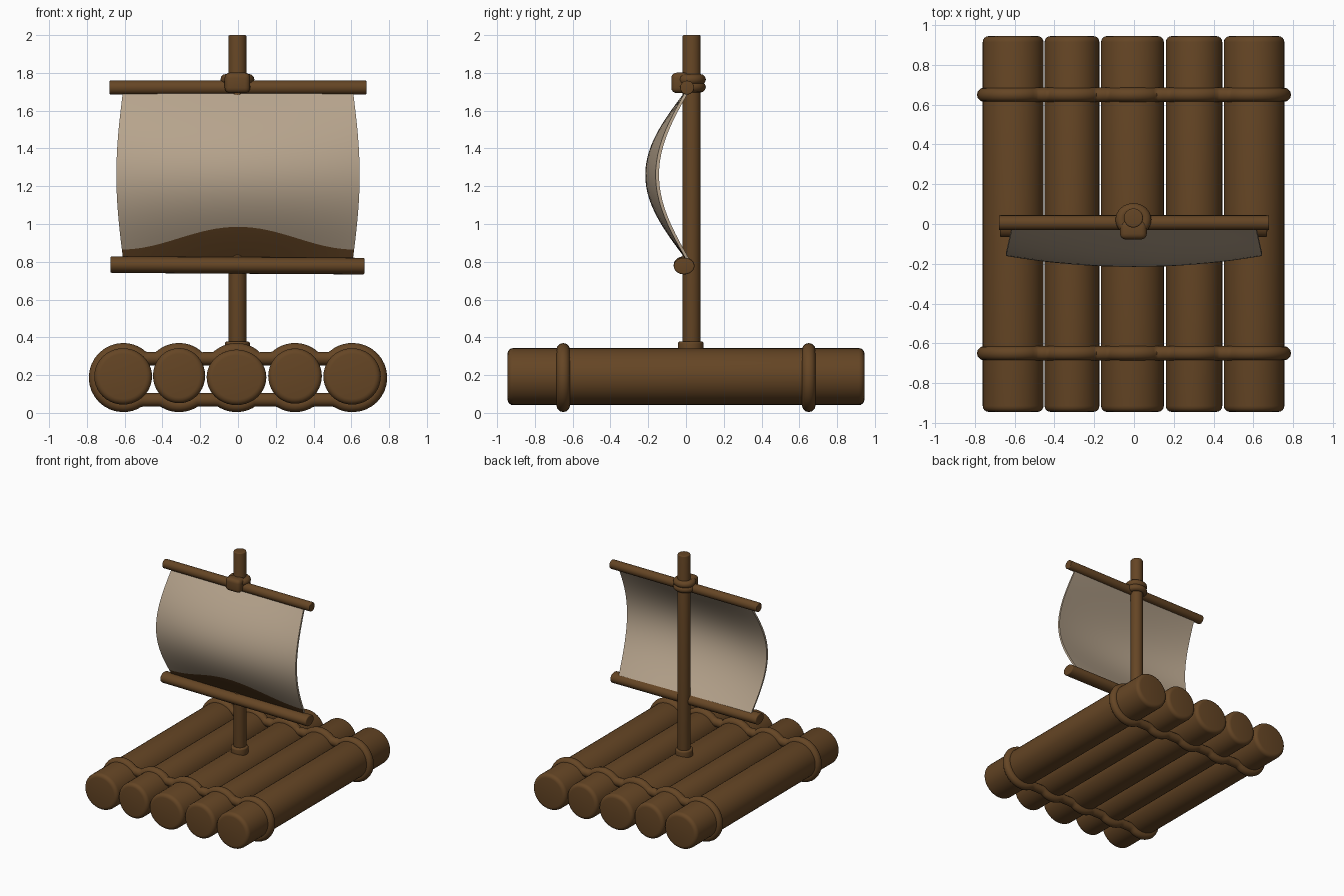
import bpy, bmesh, math
from mathutils import Vector, Matrix

if "Cube" in bpy.data.objects:
    bpy.data.objects.remove(bpy.data.objects["Cube"])


def material(name, rgb):
    m = bpy.data.materials.new(name)
    m.diffuse_color = (*rgb, 1)
    m.use_nodes = True
    m.node_tree.nodes["Principled BSDF"].inputs["Base Color"].default_value = m.diffuse_color
    return m


WOOD = material("brown wood", (0.13, 0.06, 0.018))
CLOTH = material("cream cloth", (0.47, 0.37, 0.265))


def finish(name, bm, mats, angle=40):
    bmesh.ops.recalc_face_normals(bm, faces=bm.faces)
    me = bpy.data.meshes.new(name)
    bm.to_mesh(me)
    bm.free()
    ob = bpy.data.objects.new(name, me)
    bpy.context.collection.objects.link(ob)
    for m in mats:
        me.materials.append(m)
    bpy.ops.object.select_all(action='DESELECT')
    ob.select_set(True)
    bpy.context.view_layer.objects.active = ob
    bpy.ops.object.shade_smooth_by_angle(angle=math.radians(angle))
    return ob


def rod(name, a, b, ru, rv, bevel, sides=32):
    """Round bar from a to b with softened ends; ru, rv are its two radii."""
    a, b = Vector(a), Vector(b)
    d = (b - a).normalized()
    u = Vector((0, 1, 0)) if abs(d.y) < 0.5 else Vector((1, 0, 0))
    v = d.cross(u)
    length = (b - a).length
    steps = [(bevel * (1 - math.cos(k * math.pi / 8)), bevel * (1 - math.sin(k * math.pi / 8)))
             for k in range(5)]
    prof = steps + [(length - h, inset) for h, inset in reversed(steps)]
    bm = bmesh.new()
    rings = []
    for h, inset in prof:
        rings.append([bm.verts.new(a + d * h
                                   + u * (ru - inset) * math.cos(2 * math.pi * i / sides)
                                   + v * (rv - inset) * math.sin(2 * math.pi * i / sides))
                      for i in range(sides)])
    for p, q in zip(rings, rings[1:]):
        for i in range(sides):
            j = (i + 1) % sides
            bm.faces.new((p[i], p[j], q[j], q[i]))
    bm.faces.new(rings[0])
    bm.faces.new(rings[-1])
    return finish(name, bm, [WOOD])


def tube_loop(name, pts, r, sides=12):
    """Closed rope through a loop of points."""
    bm = bmesh.new()
    n = len(pts)
    normal = sum(((pts[i]).cross(pts[(i + 1) % n]) for i in range(n)), Vector())
    c = sum(pts, Vector()) / n
    normal = sum(((pts[i] - c).cross(pts[(i + 1) % n] - c) for i in range(n)), Vector()).normalized()
    rings = []
    for i, p in enumerate(pts):
        side = (pts[(i + 1) % n] - pts[i - 1]).normalized().cross(normal)
        rings.append([bm.verts.new(p + r * (side * math.cos(2 * math.pi * k / sides)
                                            + normal * math.sin(2 * math.pi * k / sides)))
                      for k in range(sides)])
    for i in range(n):
        p, q = rings[i], rings[(i + 1) % n]
        for k in range(sides):
            j = (k + 1) % sides
            bm.faces.new((p[k], p[j], q[j], q[k]))
    return finish(name, bm, [WOOD], 60)


# deck logs: x centre, z centre, x radius, z radius
LOGS = [(-0.608, 0.193, 0.153, 0.149), (-0.312, 0.197, 0.138, 0.146), (-0.008, 0.188, 0.158, 0.147),
        (0.302, 0.195, 0.142, 0.146), (0.604, 0.193, 0.152, 0.149)]
for i, (x, z, rx, rz) in enumerate(LOGS):
    rod(f"log_{i + 1}", (x, -0.945, z), (x, 0.945, z), rx, rz, 0.03, 40)

# rope lashings following the logs over the top and along the bottom
R, ZC, XE = 0.147, 0.187, 0.607


def hump(x):
    return max(math.sqrt(max(R * R - (x - l[0]) ** 2, 0)) for l in LOGS)


N = 60
xs = [-XE + 2 * XE * i / N for i in range(N + 1)]
arc = [math.pi * k / 16 for k in range(1, 16)]
for name, y in (("front_lashing", -0.65), ("back_lashing", 0.65)):
    top = [Vector((x, y, ZC + max(hump(x), 0.10))) for x in xs]
    right = [Vector((XE + R * math.sin(t), y, ZC + R * math.cos(t))) for t in arc]
    low = [Vector((x, y, ZC - max(hump(x), 0.118))) for x in reversed(xs)]
    left = [Vector((-XE - R * math.sin(t), y, ZC - R * math.cos(t))) for t in arc]
    tube_loop(name, top + right + low + left, 0.036)

# mast and its foot collar
MX, MY = -0.003, 0.03
rod("mast", (MX, MY, 0.2), (MX, MY, 2.0), 0.048, 0.048, 0.008)
rod("mast_collar", (MX, MY - 0.005, 0.3), (MX, MY - 0.005, 0.378), 0.068, 0.066, 0.012)

# yards holding the sail
rod("upper_yard", (-0.68, 0.006, 1.722), (0.68, 0.006, 1.722), 0.037, 0.037, 0.006, 24)
rod("lower_yard", (-0.675, -0.01, 0.785), (0.67, -0.01, 0.777), 0.055, 0.044, 0.008, 24)

# knot where the upper yard crosses the mast
for z in (1.725, 1.765):
    ring = [Vector((MX + 0.061 * math.cos(t), 0.022 + 0.054 * math.sin(t), z))
            for t in (2 * math.pi * k / 32 for k in range(32))]
    tube_loop(f"mast_knot_{'low' if z < 1.75 else 'high'}", ring, 0.029)
bm = bmesh.new()
bmesh.ops.create_cube(bm, size=1, matrix=Matrix.Translation((MX, -0.03, 1.747))
                      @ Matrix.Diagonal((0.135, 0.095, 0.108, 1)))
bmesh.ops.bevel(bm, geom=bm.edges[:], offset=0.028, segments=4, profile=0.5, affect='EDGES')
finish("knot_lump", bm, [WOOD])

# billowing sail: two skins joined at the rim, lower front part brown
Z0, Z1, COLS, LOW, HIGH = 0.81, 1.71, 32, 6, 20


def sail_point(s, row, back):
    edge = 0.865 + 0.12 * math.cos(s * math.pi / 2) ** 2
    z = Z0 + (edge - Z0) * row / LOW if row <= LOW else edge + (Z1 - edge) * (row - LOW) / HIGH
    belly = math.sin(math.pi * (z - Z0) / (Z1 - Z0))
    y = 0.002 - (0.163 + 0.055 * (1 - s * s)) * belly
    return (s * (0.608 + 0.036 * belly), y + back * 0.018, z)


bm = bmesh.new()
skins = [[[bm.verts.new(sail_point(-1 + 2 * c / COLS, r, back)) for c in range(COLS + 1)]
          for r in range(LOW + HIGH + 1)] for back in (0, 1)]
for k, g in enumerate(skins):
    for r in range(LOW + HIGH):
        for c in range(COLS):
            f = bm.faces.new((g[r][c], g[r][c + 1], g[r + 1][c + 1], g[r + 1][c]))
            f.material_index = 1 if k == 0 and r < LOW else 0
rims = [([row[c] for row in skins[0]], [row[c] for row in skins[1]]) for c in (0, COLS)]
rims += [(skins[0][r], skins[1][r]) for r in (0, LOW + HIGH)]
for p, q in rims:
    for i in range(len(p) - 1):
        bm.faces.new((p[i], p[i + 1], q[i + 1], q[i]))
finish("sail", bm, [CLOTH, WOOD])
